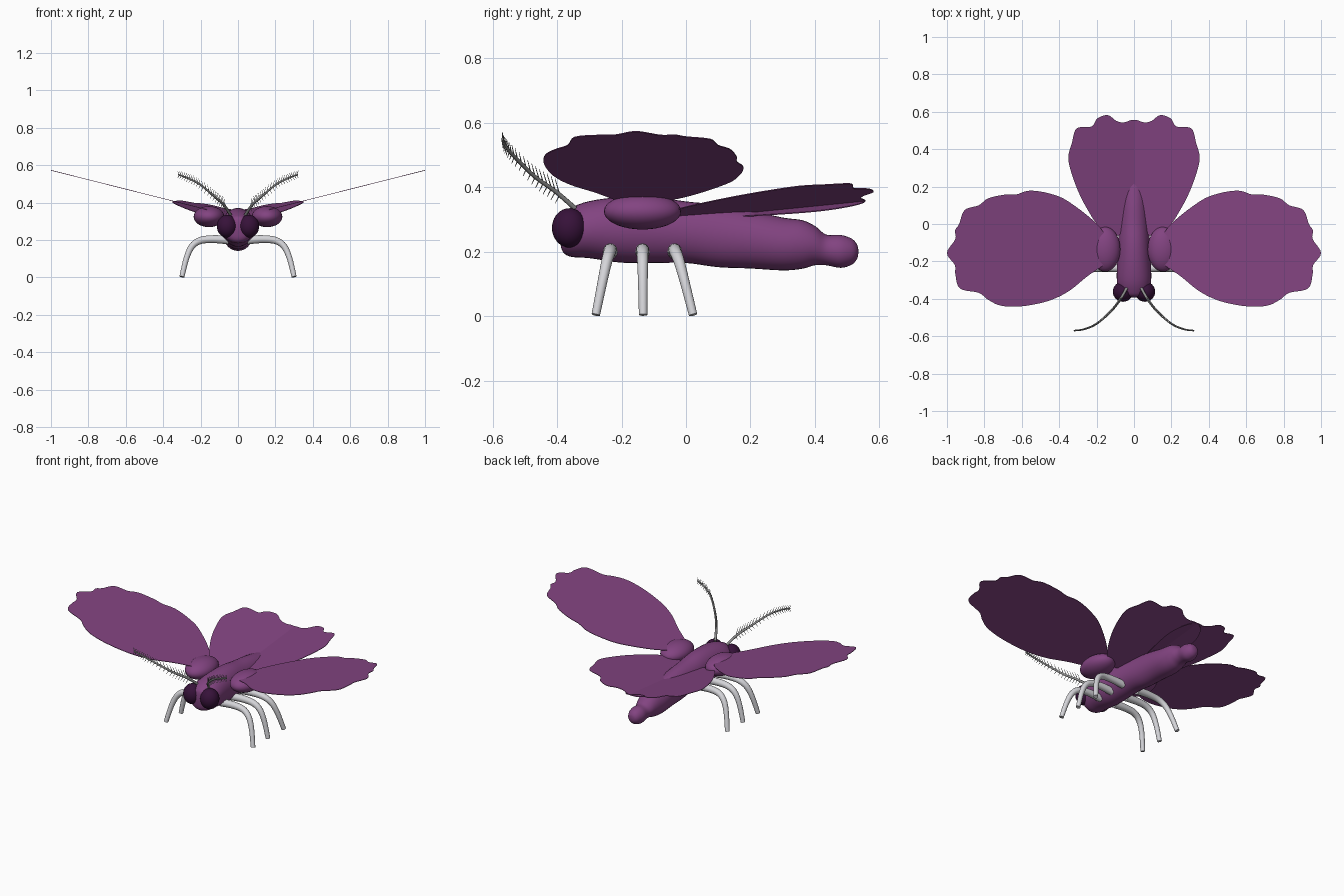
import bpy, bmesh, math
from mathutils import Vector

if "Cube" in bpy.data.objects:
    bpy.data.objects.remove(bpy.data.objects["Cube"])


def material(name, rgb):
    m = bpy.data.materials.new(name)
    m.diffuse_color = (*rgb, 1)
    m.use_nodes = True
    m.node_tree.nodes["Principled BSDF"].inputs["Base Color"].default_value = m.diffuse_color
    return m


PURPLE = material("purple", (0.225, 0.057, 0.22))
DARK = material("dark_plum", (0.038, 0.006, 0.042))
PALE = material("pale_grey", (0.66, 0.66, 0.69))
GREY = material("mid_grey", (0.27, 0.27, 0.27))


def finish(name, bm, mat, smooth=True):
    bmesh.ops.recalc_face_normals(bm, faces=bm.faces)
    me = bpy.data.meshes.new(name)
    bm.to_mesh(me)
    bm.free()
    ob = bpy.data.objects.new(name, me)
    bpy.context.collection.objects.link(ob)
    me.materials.append(mat)
    if smooth:
        bpy.ops.object.select_all(action='DESELECT')
        ob.select_set(True)
        bpy.context.view_layer.objects.active = ob
        bpy.ops.object.shade_smooth_by_angle(angle=math.radians(50))
    return ob


def spline(points, steps, closed=False):
    """Catmull-Rom curve through points of any dimension."""
    p = [Vector(q) for q in points]
    n = len(p)
    out = []
    for i in range(n if closed else n - 1):
        if closed:
            a, b, c, d = (p[(i + k) % n] for k in (-1, 0, 1, 2))
        else:
            a, b, c, d = (p[min(max(i + k, 0), n - 1)] for k in (-1, 0, 1, 2))
        for s in range(steps):
            t = s / steps
            out.append(0.5 * (2 * b + (c - a) * t + (2 * a - 5 * b + 4 * c - d) * t * t
                              + (3 * b - a - 3 * c + d) * t ** 3))
    if not closed:
        out.append(p[-1])
    return out


def loft(bm, rings, segs):
    """Skin a closed tube over (centre, u axis, v axis) rings."""
    loops = []
    for c, u, v in rings:
        loops.append([bm.verts.new(c + u * math.cos(a) + v * math.sin(a))
                      for a in (2 * math.pi * k / segs for k in range(segs))])
    for a, b in zip(loops, loops[1:]):
        for k in range(segs):
            j = (k + 1) % segs
            bm.faces.new((a[k], a[j], b[j], b[k]))
    bm.faces.new(loops[0])
    bm.faces.new(loops[-1])


def tube(bm, path, r0, r1, segs, ref):
    """Tapered round tube along a path."""
    rings = []
    n = len(path) - 1
    for i, c in enumerate(path):
        t = (path[min(i + 1, n)] - path[max(i - 1, 0)]).normalized()
        u = t.cross(ref).normalized()
        r = r0 + (r1 - r0) * i / n
        rings.append((c, u * r, t.cross(u) * r))
    loft(bm, rings, segs)


def ellipsoid(name, centre, radii, mat):
    bm = bmesh.new()
    bmesh.ops.create_uvsphere(bm, u_segments=32, v_segments=18, radius=1)
    for v in bm.verts:
        v.co = Vector(centre) + Vector(a * b for a, b in zip(v.co, radii))
    finish(name, bm, mat)


# Body stations: y, bottom z, top z, half width
stations = [(-.392, .25, .275, .012), (-.385, .205, .315, .055), (-.36, .185, .335, .08),
            (-.3, .18, .357, .092), (-.2, .166, .37, .09), (-.1, .165, .37, .085),
            (0, .165, .356, .08), (.1, .152, .346, .077), (.2, .148, .328, .077),
            (.3, .142, .306, .077), (.36, .147, .298, .07), (.4, .158, .28, .06),
            (.435, .158, .253, .048), (.48, .15, .252, .05), (.515, .16, .24, .038),
            (.531, .178, .222, .022), (.535, .195, .205, .005)]
bm = bmesh.new()
loft(bm, [(Vector((0, y, (lo + hi) / 2)), Vector((w, 0, 0)), Vector((0, 0, (hi - lo) / 2)))
          for y, lo, hi, w in ((*q,) for q in spline(stations, 4))], 32)
finish("body", bm, PURPLE)

# Scalloped wing outlines for the right side, x and y
FORE = [(.12, -.16), (.18, -.02), (.35, .12), (.46, .165), (.56, .178), (.63, .158), (.69, .157),
        (.78, .137), (.83, .10), (.905, .075), (.935, 0), (.957, -.035), (.955, -.08),
        (1.0, -.155), (.958, -.22), (.955, -.27), (.93, -.345), (.83, -.368), (.78, -.405),
        (.71, -.437), (.6, -.44), (.46, -.412), (.35, -.36), (.25, -.28), (.15, -.21)]
HIND = [(.08, -.06), (.18, -.02), (.25, .08), (.305, .19), (.345, .31), (.35, .37), (.333, .43),
        (.315, .5), (.285, .518), (.225, .522), (.195, .565), (.14, .582), (.095, .552),
        (.055, .543), (0, .557), (-.05, .525), (-.085, .43), (-.075, .3), (-.03, .12)]


def wing(name, outline, side, height):
    bm = bmesh.new()
    f = bm.faces.new([bm.verts.new((side * p.x, p.y, height(p.x, p.y)))
                      for p in spline(outline, 5, closed=True)])
    f.normal_update()
    if f.normal.z < 0:
        f.normal_flip()
    top = bmesh.ops.extrude_face_region(bm, geom=[f], use_keep_orig=True)
    for v in (g for g in top["geom"] if isinstance(g, bmesh.types.BMVert)):
        v.co.z += .003
    bmesh.ops.triangulate(bm, faces=[g for g in bm.faces if len(g.verts) > 4])
    finish(name, bm, PURPLE, smooth=False)


LEGS = (("front", -.235, -.28), ("middle", -.135, -.133), ("rear", -.035, .022))

for side, tag in ((-1, "left"), (1, "right")):
    wing(f"{tag}_fore_wing", FORE, side, lambda x, y: .36 + .252 * (x - .16))
    wing(f"{tag}_hind_wing", HIND, side, lambda x, y: .3 + .1 * y + .19 * x)
    ellipsoid(f"{tag}_shoulder_lobe", (side * .155, -.135, .325), (.082, .12, .056), PURPLE)
    ellipsoid(f"{tag}_eye", (side * .059, -.362, .274), (.054, .054, .061), DARK)

    # Bent tapering legs
    for label, y0, y1 in LEGS:
        d = y1 - y0
        pts = [(.05, y0, .2), (.13, y0, .205), (.2, y0 + .05 * d, .198), (.245, y0 + .25 * d, .168),
               (.275, y0 + .55 * d, .105), (.3, y1, .004)]
        bm = bmesh.new()
        tube(bm, spline([(side * x, y, z) for x, y, z in pts], 5), .023, .013, 16,
             Vector((0, 1, 0)))
        finish(f"{tag}_{label}_leg", bm, PALE)

    # Feathered antennae: curved stem with paired fine barbs
    stem = spline([(side * x, y, z) for x, y, z in
                   ((.04, -.345, .335), (.075, -.405, .387), (.125, -.468, .432), (.2, -.533, .495),
                    (.265, -.562, .53), (.32, -.57, .55))], 5)
    bm = bmesh.new()
    tube(bm, stem, .008, .004, 8, Vector((0, 0, 1)))
    for i in range(4, len(stem) - 1):
        t = (stem[i + 1] - stem[i - 1]).normalized()
        size = .042 - .024 * i / len(stem)
        for updown in (1, -1):
            tip = stem[i] + t * size * .55 + Vector((0, 0, updown * size))
            tube(bm, [stem[i], tip], .0022, .0008, 5, Vector((0, 1, .1)))
    finish(f"{tag}_antenna", bm, GREY)
